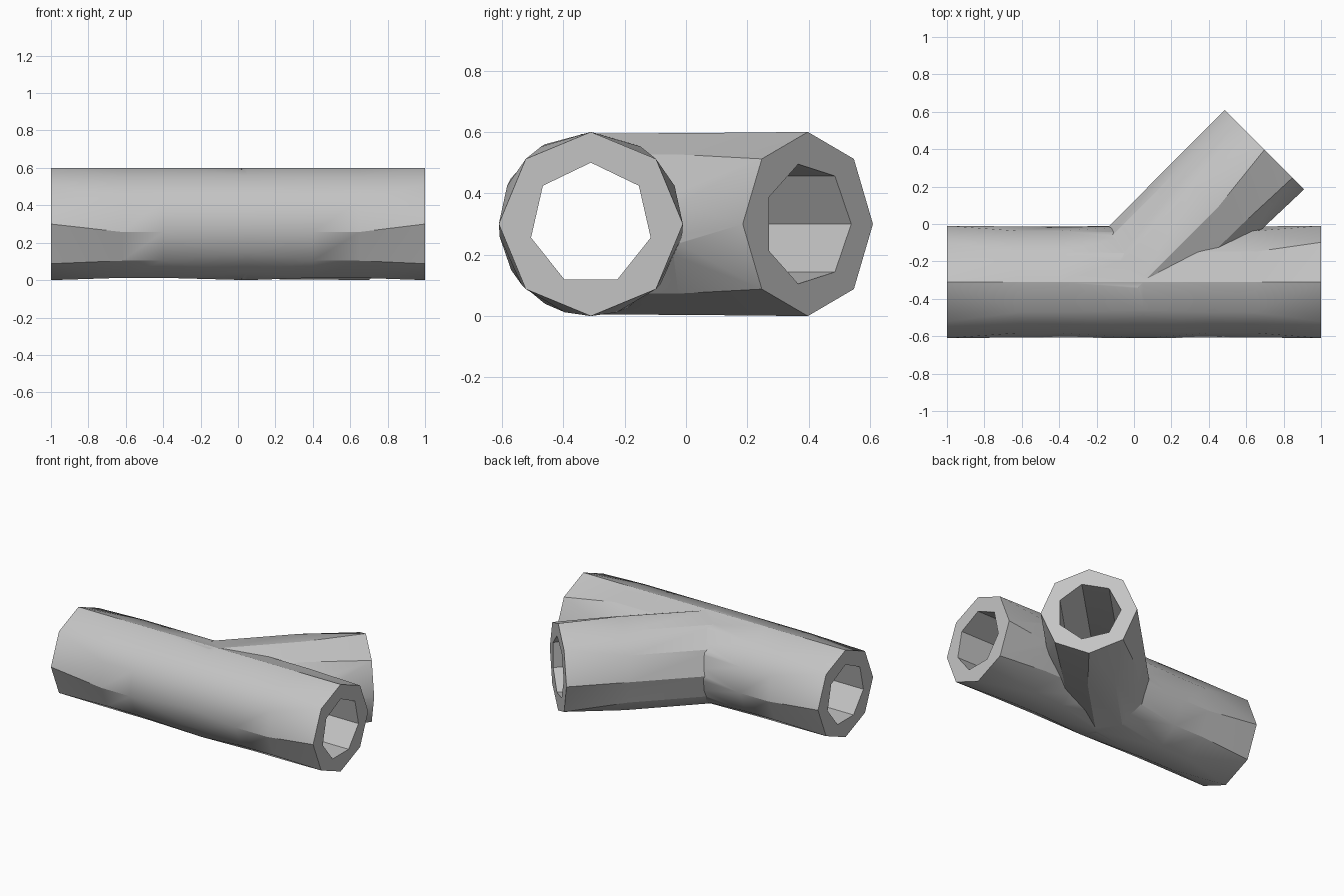
import bpy
import bmesh
import math
from mathutils import Vector

cube = bpy.data.objects.get("Cube")
if cube:
    bpy.data.objects.remove(cube, do_unlink=True)

UP = Vector((0, 0, 1))
MAIN_ORIGIN = Vector((0, -0.31, 0.3))
MAIN_DIR = Vector((1, 0, 0))
BRANCH_ORIGIN = Vector((-0.01, -0.31, 0.3))
BRANCH_DIR = Vector((1, 1, 0)).normalized()
BRANCH_SIDE = Vector((-1, 1, 0)).normalized()
OUTER = 0.3
BORE = 0.2

grey = bpy.data.materials.new("concrete_grey")
grey.use_nodes = True
colour = (0.55, 0.55, 0.55, 1)
grey.diffuse_color = colour
grey.node_tree.nodes["Principled BSDF"].inputs["Base Color"].default_value = colour


def ring(bm, origin, axis, start, station, sides, radius):
    """Regular polygon around the axis, with its first corner towards start."""
    across = axis.cross(start)
    verts = []
    for k in range(sides):
        a = math.tau * k / sides
        spoke = start * math.cos(a) + across * math.sin(a)
        verts.append(bm.verts.new(origin + axis * station + spoke * radius))
    return verts


def zip_rings(bm, a, b):
    """Join two rings of any side counts with a strip of triangles."""
    n, m = len(a), len(b)
    i = j = 0
    while i < n or j < m:
        if j == m or (i < n and (i + 1) * m <= (j + 1) * n):
            bm.faces.new((a[i % n], a[(i + 1) % n], b[j % m]))
            i += 1
        else:
            bm.faces.new((a[i % n], b[(j + 1) % m], b[j % m]))
            j += 1


def tube(name, origin, axis, start, stations):
    """Closed solid lofted through (distance, sides, radius) stations."""
    bm = bmesh.new()
    rings = [ring(bm, origin, axis, start, *s) for s in stations]
    for a, b in zip(rings, rings[1:]):
        zip_rings(bm, a, b)
    bm.faces.new(rings[0])
    bm.faces.new(rings[-1])
    bmesh.ops.recalc_face_normals(bm, faces=bm.faces)
    mesh = bpy.data.meshes.new(name)
    bm.to_mesh(mesh)
    bm.free()
    mesh.materials.append(grey)
    obj = bpy.data.objects.new(name, mesh)
    bpy.context.collection.objects.link(obj)
    return obj


def combine(target, tool, operation):
    """Apply a boolean and discard the tool."""
    mod = target.modifiers.new(operation.lower(), "BOOLEAN")
    mod.operation = operation
    mod.solver = "EXACT"
    mod.object = tool
    tool.hide_render = True
    bpy.context.view_layer.update()
    graph = bpy.context.evaluated_depsgraph_get()
    mesh = bpy.data.meshes.new_from_object(target.evaluated_get(graph))
    target.modifiers.clear()
    target.data = mesh
    bpy.data.objects.remove(tool, do_unlink=True)


# Straight main pipe: octagonal ends, rounder middle
pipe = tube("pipe_junction", MAIN_ORIGIN, MAIN_DIR, UP, [
    (-1, 8, OUTER), (-0.62, 11, OUTER), (-0.4, 11, OUTER), (0.05, 12, OUTER),
    (0.4, 11, OUTER), (0.65, 11, OUTER), (1, 8, OUTER)])

# Side branch leaving at forty-five degrees
branch = tube("branch_pipe", BRANCH_ORIGIN, BRANCH_DIR, BRANCH_SIDE, [
    (0, 11, 0.297), (0.6, 11, OUTER), (1, 8, OUTER)])
combine(pipe, branch, "UNION")

# Seven-sided bores through both pipes
main_bore = tube("main_bore", MAIN_ORIGIN, MAIN_DIR, UP,
                 [(-1.1, 7, BORE), (1.1, 7, BORE)])
combine(pipe, main_bore, "DIFFERENCE")
branch_bore = tube("branch_bore", BRANCH_ORIGIN, BRANCH_DIR, BRANCH_SIDE,
                   [(0, 7, BORE), (1.1, 7, BORE)])
combine(pipe, branch_bore, "DIFFERENCE")

# Soft shading across shallow facets, crisp rims and creases
bpy.ops.object.select_all(action="DESELECT")
pipe.select_set(True)
bpy.context.view_layer.objects.active = pipe
bpy.ops.object.shade_smooth_by_angle(angle=math.radians(30))
